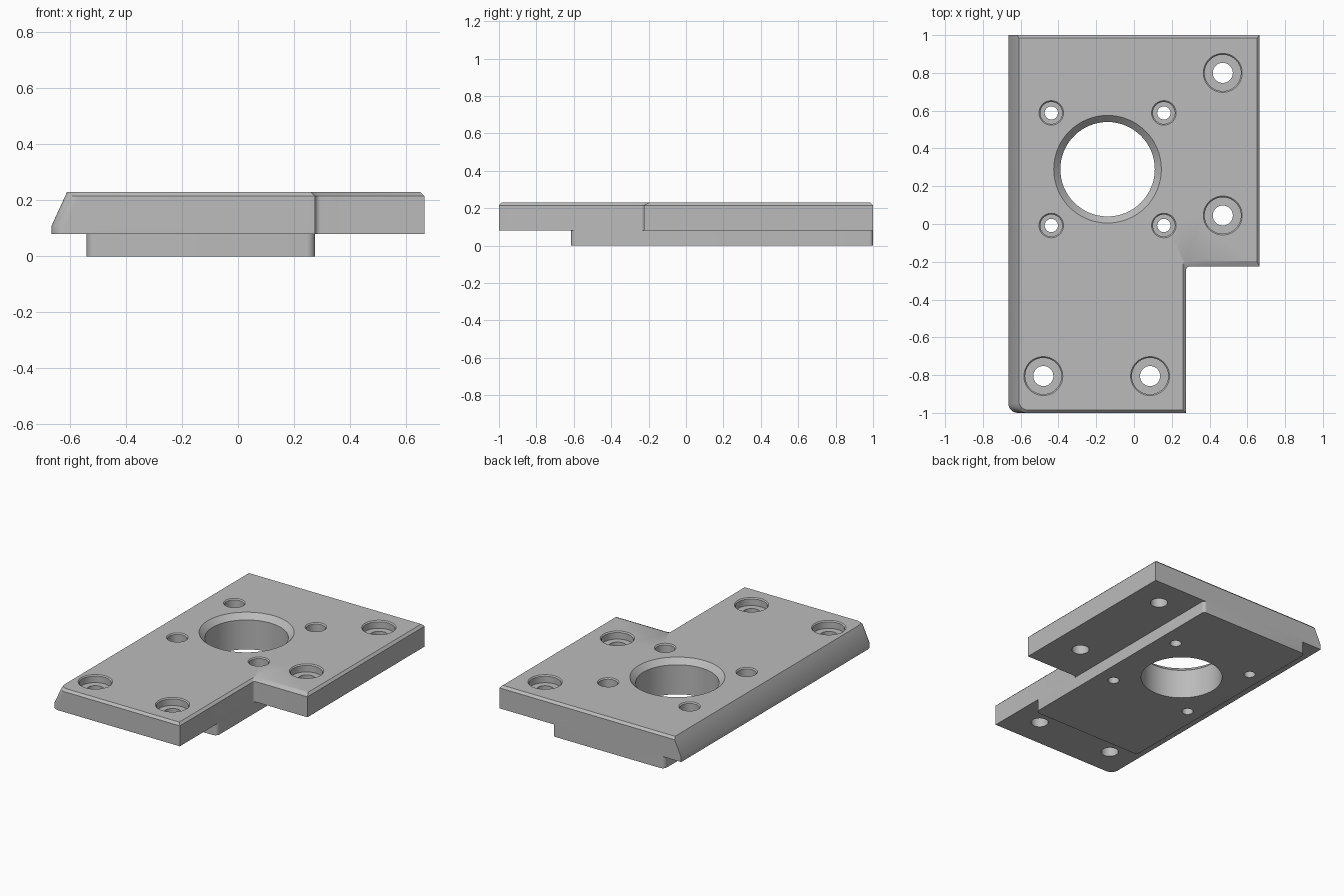
import bpy, bmesh
from math import pi, cos, sin
from mathutils import Vector

if "Cube" in bpy.data.objects:
    bpy.data.objects.remove(bpy.data.objects["Cube"])

grey = bpy.data.materials.new("machined grey")
grey.use_nodes = True
grey.diffuse_color = (0.5, 0.5, 0.5, 1)
grey.node_tree.nodes["Principled BSDF"].inputs["Base Color"].default_value = grey.diffuse_color


def loft(bm, rings):
    """Closed solid through a list of (outline, height) levels."""
    loops = [[bm.verts.new((p[0], p[1], z)) for p in pts] for pts, z in rings]
    n = len(loops[0])
    for low, high in zip(loops, loops[1:]):
        for i in range(n):
            j = (i + 1) % n
            bm.faces.new((low[i], low[j], high[j], high[i]))
    bm.faces.new(loops[0][::-1])
    bm.faces.new(loops[-1])


def rounded(corners, steps=8):
    """Right-angled outline from (x, y, radius) corners."""
    out = []
    for i, (x, y, r) in enumerate(corners):
        p = Vector((x, y))
        if not r:
            out.append(p)
            continue
        a = (Vector(corners[i - 1][:2]) - p).normalized()
        b = (Vector(corners[(i + 1) % len(corners)][:2]) - p).normalized()
        centre = p + r * (a + b)
        for k in range(steps + 1):
            t = k / steps * pi / 2
            out.append(centre - r * (b * cos(t) + a * sin(t)))
    return out


def circle(x, y, r, n=64):
    return [(x + r * cos(2 * pi * i / n), y + r * sin(2 * pi * i / n)) for i in range(n)]


def make(name, bm):
    bmesh.ops.recalc_face_normals(bm, faces=bm.faces)
    mesh = bpy.data.meshes.new(name)
    bm.to_mesh(mesh)
    bm.free()
    mesh.materials.append(grey)
    obj = bpy.data.objects.new(name, mesh)
    bpy.context.collection.objects.link(obj)
    return obj


def plate_outline(left, edge, notch):
    return rounded([
        (-0.665 + left, -1 + edge, 0.05), (0.275 - edge, -1 + edge, 0),
        (0.275 - edge, -0.225 + notch, 0.02), (0.665 - edge, -0.225 + notch, 0),
        (0.665 - edge, 1 - edge, 0), (-0.665 + left, 1 - edge, 0)])


TOP = 0.23

# L-shaped plate with a steep left slope and chamfered top edges
bm = bmesh.new()
loft(bm, [(plate_outline(0, 0, 0), 0.08), (plate_outline(0, 0, 0), 0.11),
          (plate_outline(0.048, 0, 0), 0.215), (plate_outline(0.055, 0.015, 0.03), TOP)])
plate = make("mounting_plate", bm)

# Raised block under the plate
bm = bmesh.new()
block = rounded([(-0.54, -0.615, 0.03), (0.275, -0.615, 0.03),
                 (0.275, 1, 0.02), (-0.54, 1, 0.03)])
loft(bm, [(block, 0), (block, 0.1)])
base = make("base_block", bm)

# Cutters: main bore, small screw holes, large counterbored holes
bm = bmesh.new()


def bore(x, y, profile):
    loft(bm, [(circle(x, y, r), z) for r, z in profile])


def counterbore(x, y, hole, seat, depth):
    lip = seat + 0.007
    bore(x, y, [(hole, -0.1), (hole, TOP - depth), (seat, TOP - depth),
                (seat, TOP - 0.007), (lip, TOP), (lip, 0.3)])


bore(-0.14, 0.29, [(0.25, -0.1), (0.25, TOP - 0.035), (0.285, TOP), (0.285, 0.3)])
for sx in (-1, 1):
    for sy in (-1, 1):
        counterbore(-0.14 + sx * 0.298, 0.29 + sy * 0.298, 0.035, 0.058, 0.11)
for x, y in [(0.47, 0.8), (0.47, 0.045), (-0.48, -0.805), (0.085, -0.805)]:
    counterbore(x, y, 0.053, 0.096, 0.05)
holes = make("hole_cutters", bm)
holes.hide_render = True

# Join the block and drill the holes
bpy.context.view_layer.objects.active = plate
for tool, op in ((base, "UNION"), (holes, "DIFFERENCE")):
    mod = plate.modifiers.new(op.title(), "BOOLEAN")
    mod.operation, mod.object, mod.solver = op, tool, "EXACT"
    bpy.ops.object.modifier_apply(modifier=mod.name)
    bpy.data.objects.remove(tool)

bpy.ops.object.select_all(action="DESELECT")
plate.select_set(True)
bpy.ops.object.shade_smooth_by_angle(angle=pi / 7)
